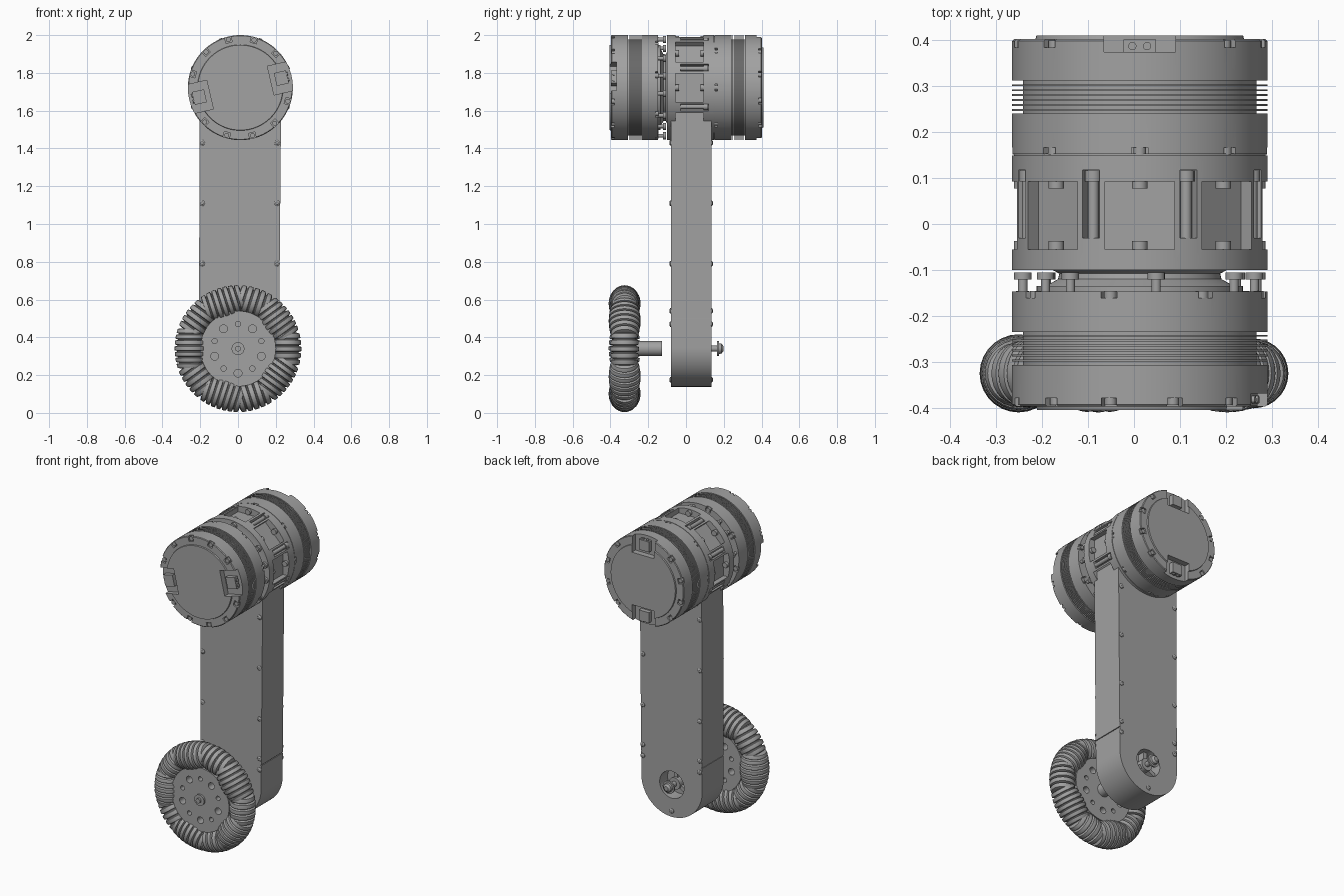
import bpy, bmesh
from math import pi, cos, sin, radians, sqrt
from mathutils import Matrix

cube = bpy.data.objects.get("Cube")
if cube:
    bpy.data.objects.remove(cube, do_unlink=True)

grey = bpy.data.materials.new("machined grey")
grey.use_nodes = True
grey.diffuse_color = (0.36, 0.36, 0.36, 1)
grey.node_tree.nodes["Principled BSDF"].inputs["Base Color"].default_value = (0.36, 0.36, 0.36, 1)

ALONG_Y = Matrix.Rotation(-pi / 2, 4, 'X')
MOTOR = Matrix.Translation((0.0125, 0, 1.722))
WHEEL = Matrix.Translation((0, 0, 0.34))
WHEEL_Y = -0.325
R = 0.278
parts = []


def turn(degrees):
    """Local x becomes radial and local z tangential at this angle."""
    return Matrix.Rotation(-radians(degrees), 4, 'Y')


def lathe(bm, profile, matrix, sides=96):
    """Revolve (axial, radius) points about the local z axis, capping both ends."""
    rings = []
    for z, r in profile:
        rings.append([bm.verts.new(matrix @ Matrix.Rotation(2 * pi * i / sides, 4, 'Z')
                      @ Matrix.Translation((r, 0, z)).to_translation()) for i in range(sides)])
    for a, b in zip(rings, rings[1:]):
        for i in range(sides):
            j = (i + 1) % sides
            bm.faces.new((a[i], a[j], b[j], b[i]))
    bm.faces.new(rings[0][::-1])
    bm.faces.new(rings[-1])


def rod(bm, frame, x, z, y0, y1, r, sides=16):
    """Cylinder along y."""
    lathe(bm, [(y0, r), (y1, r)], frame @ Matrix.Translation((x, 0, z)) @ ALONG_Y, sides)


def box(bm, frame, x0, x1, y0, y1, z0, z1):
    size = Matrix.Diagonal((x1 - x0, y1 - y0, z1 - z0, 1))
    centre = Matrix.Translation(((x0 + x1) / 2, (y0 + y1) / 2, (z0 + z1) / 2))
    bmesh.ops.create_cube(bm, size=1, matrix=frame @ centre @ size)


def make(name, bm):
    bmesh.ops.recalc_face_normals(bm, faces=bm.faces)
    mesh = bpy.data.meshes.new(name)
    bm.to_mesh(mesh)
    bm.free()
    mesh.materials.append(grey)
    ob = bpy.data.objects.new(name, mesh)
    bpy.context.collection.objects.link(ob)
    parts.append(ob)
    return ob


def carve(ob, bm):
    """Subtract the cutter mesh from the object and drop the cutter."""
    cutter = make("cutter", bm)
    parts.remove(cutter)
    cutter.hide_render = True
    mod = ob.modifiers.new("cut", 'BOOLEAN')
    mod.operation, mod.solver, mod.object = 'DIFFERENCE', 'EXACT', cutter
    graph = bpy.context.evaluated_depsgraph_get()
    mesh = bpy.data.meshes.new_from_object(ob.evaluated_get(graph))
    ob.modifiers.clear()
    ob.data = mesh
    bpy.data.objects.remove(cutter, do_unlink=True)


# Finned end motors: "out" is the outward y direction, distances run outward from the inner face
def end_motor(name, inner, out, flange, rim_start, recess_angles):
    core = R - 0.024
    profile = [(0, R), (0.088, R), (0.088, core)]
    for i in range(6):
        y = 0.094 + i * 0.0108
        profile += [(y, core), (y, R), (y + 0.004, R), (y + 0.004, core)]
    profile += [(0.16, core), (0.16, R), (0.246, R), (0.25, R - 0.004),
                (0.25, 0.227), (0.258, 0.225)]
    if flange:
        profile = [(-0.012, 0.225), (0, 0.225)] + profile
    bm = bmesh.new()
    lathe(bm, [(inner + out * y, r) for y, r in profile], MOTOR @ ALONG_Y)
    body = make(name, bm)

    def span(a, b):
        return sorted((inner + out * a, inner + out * b))
    cut, screws = bmesh.new(), bmesh.new()
    screw_angles = [rim_start + 30 * k for k in range(12)]
    for a in screw_angles:
        if all(abs((a - q + 180) % 360 - 180) > 22 for q in recess_angles):
            box(cut, MOTOR @ turn(a), 0.246, 0.3, *span(0.232, 0.27), -0.017, 0.017)
            rod(screws, MOTOR @ turn(a), 0.262, 0, *span(0.225, 0.247), 0.013)
    for k in range(8):
        a = 90 + 45 * k + (0 if out > 0 else 14)
        box(cut, MOTOR @ turn(a), 0.25, 0.3, *span(-0.003, 0.014), -0.018, 0.018)
        rod(screws, MOTOR @ turn(a), 0.263, 0, *span(-0.001, 0.017), 0.014)
    # Connector recesses with a small two-pin socket
    for a in recess_angles:
        f = MOTOR @ turn(a)
        box(cut, f, 0.165, 0.3, *span(0.222, 0.28), -0.078, 0.078)
        box(screws, f, 0.19, 0.255, *span(0.215, 0.249), -0.035, 0.035)
        for t in (-0.016, 0.016):
            lathe(screws, [(0.25, 0.009), (0.262, 0.009)], f @ Matrix.Translation(
                (0, inner + out * 0.235, t)) @ Matrix.Rotation(pi / 2, 4, 'Y'), 12)
    carve(body, cut)
    make(name + "_screws", screws)


end_motor("front_motor", -0.147, -1, True, 14, (13, 193))
end_motor("rear_motor", 0.152, 1, False, 15, (90, 270))

# Middle housing with a necked front, eight pockets and bolt slots
bm = bmesh.new()
lathe(bm, [(-0.15, 0.21), (-0.135, 0.205), (-0.12, 0.178), (-0.108, 0.175), (-0.1, 0.19),
           (-0.1, R), (0.149, R), (0.149, R - 0.004), (0.153, R - 0.004)], MOTOR @ ALONG_Y)
housing = make("middle_housing", bm)
cut, bolts = bmesh.new(), bmesh.new()
for k in range(8):
    f, g = MOTOR @ turn(90 + 45 * k), MOTOR @ turn(112.5 + 45 * k)
    if k != 4:
        box(cut, f, 0.236, 0.32, -0.055, 0.092, -0.076, 0.076)
        rod(bolts, f, 0.257, 0, 0.077, 0.095, 0.017)
        rod(bolts, f, 0.257, 0, -0.058, -0.037, 0.017)
    if k not in (3, 4):
        box(cut, g, 0.248, 0.32, -0.03, 0.118, -0.02, 0.02)
        rod(bolts, g, 0.264, 0, -0.035, 0.1, 0.012)
        rod(bolts, g, 0.264, 0, 0.092, 0.116, 0.018)
carve(housing, cut)
make("housing_bolts", bolts)

# Loose bolts in the gap behind the front motor
bm = bmesh.new()
for a in (14, 37, 82, 126, 143, 172, 218, 233, 263, 307, 325, 353):
    rod(bm, MOTOR @ turn(a), 0.257, 0, -0.15, -0.115, 0.01)
    rod(bm, MOTOR @ turn(a), 0.257, 0, -0.121, -0.106, 0.019)
make("gap_bolts", bm)

# Leg: long plate with a round foot and a shaft opening at the back
bm = bmesh.new()
outline = [(0.005 + 0.212 * cos(pi + pi * i / 40), 0.35 + 0.212 * sin(pi + pi * i / 40))
           for i in range(41)] + [(0.228, 1.6), (-0.203, 1.6)]
face = bm.faces.new([bm.verts.new((x, -0.08, z)) for x, z in outline])
ext = bmesh.ops.extrude_face_region(bm, geom=[face])["geom"]
bmesh.ops.translate(bm, vec=(0, 0.214, 0), verts=[v for v in ext if isinstance(v, bmesh.types.BMVert)])
leg = make("leg", bm)
cut = bmesh.new()
rod(cut, WHEEL, 0.005, 0, 0.055, 0.2, 0.085, 40)
for x in (-0.211, 0.221):
    box(cut, Matrix(), x - 0.008, x + 0.008, -0.1, 0.15, 0.498, 0.503)
carve(leg, cut)

# Three-armed bearing carrier inside the opening, and the shaft end
bm = bmesh.new()
rod(bm, WHEEL, 0, 0, 0.05, 0.115, 0.038, 24)
for a in (90, 210, 330):
    box(bm, WHEEL @ turn(a), 0.02, 0.088, 0.05, 0.1, -0.012, 0.012)
rod(bm, WHEEL, 0, 0, 0.1, 0.19, 0.016)
rod(bm, WHEEL, 0, 0, 0.165, 0.175, 0.04, 24)
lathe(bm, [(0.175, 0.028), (0.188, 0.026), (0.198, 0.014)], WHEEL @ ALONG_Y, 24)
make("shaft_end", bm)

# Leg screws along both edges, front and back
bm = bmesh.new()
spots = [(x, z) for x in (-0.19, 0.207) for z in (0.47, 0.54, 0.79, 1.11, 1.43)] + [(0.005, 0.175)]
for x, z in spots:
    for y, s in ((-0.08, -1), (0.134, 1)):
        frame = Matrix.Translation((x, y, z)) @ Matrix.Rotation(-s * pi / 2, 4, 'X')
        lathe(bm, [(-0.002, 0.015), (0.003, 0.015), (0.008, 0.008)], frame, 12)
make("leg_screws", bm)

# Wheel hub: drilled plate with a star of roller brackets
bm = bmesh.new()
rod(bm, WHEEL, 0, 0, WHEEL_Y - 0.05, WHEEL_Y + 0.05, 0.2, 60)
hub = make("wheel_hub", bm)
cut = bmesh.new()
for k in range(10):
    rod(cut, WHEEL @ turn(18 + 36 * k), 0.13, 0, -0.5, -0.2, 0.021 if k % 2 else 0.014, 20)
carve(hub, cut)
bm = bmesh.new()
for k in range(10):
    box(bm, WHEEL @ turn(18 + 36 * k), 0.17, 0.29, WHEEL_Y - 0.045, WHEEL_Y + 0.045, -0.006, 0.006)
make("roller_brackets", bm)

# Axle with its front nut
bm = bmesh.new()
rod(bm, WHEEL, 0, 0, WHEEL_Y, -0.127, 0.04, 32)
rod(bm, WHEEL, 0, 0, WHEEL_Y - 0.062, WHEEL_Y, 0.034, 32)
rod(bm, WHEEL, 0, 0, WHEEL_Y - 0.075, WHEEL_Y, 0.015)
make("axle", bm)


# Ribbed barrel rollers, alternating long and short
def roller(bm, angle, distance, half, ribs):
    step, profile = 2 * half / ribs, []
    for i in range(ribs):
        t0 = -half + i * step
        for t, drop in ((0, 0.014), (0.12, 0.001), (0.45, 0), (0.78, 0.001), (0.9, 0.014)):
            z = t0 + t * step
            profile.append((z, sqrt(0.336 ** 2 - z * z) - distance - drop))
    lathe(bm, profile, WHEEL @ turn(angle) @ Matrix.Translation((distance, WHEEL_Y, 0)), 28)


bm = bmesh.new()
for k in range(5):
    roller(bm, 36 + 72 * k, 0.251, 0.108, 7)
    roller(bm, 72 * k, 0.26, 0.088, 5)
make("wheel_rollers", bm)

# Smooth round surfaces, keep machined edges sharp
bpy.ops.object.select_all(action='DESELECT')
for ob in parts:
    ob.select_set(True)
bpy.context.view_layer.objects.active = parts[0]
bpy.ops.object.shade_smooth_by_angle(angle=radians(30))
